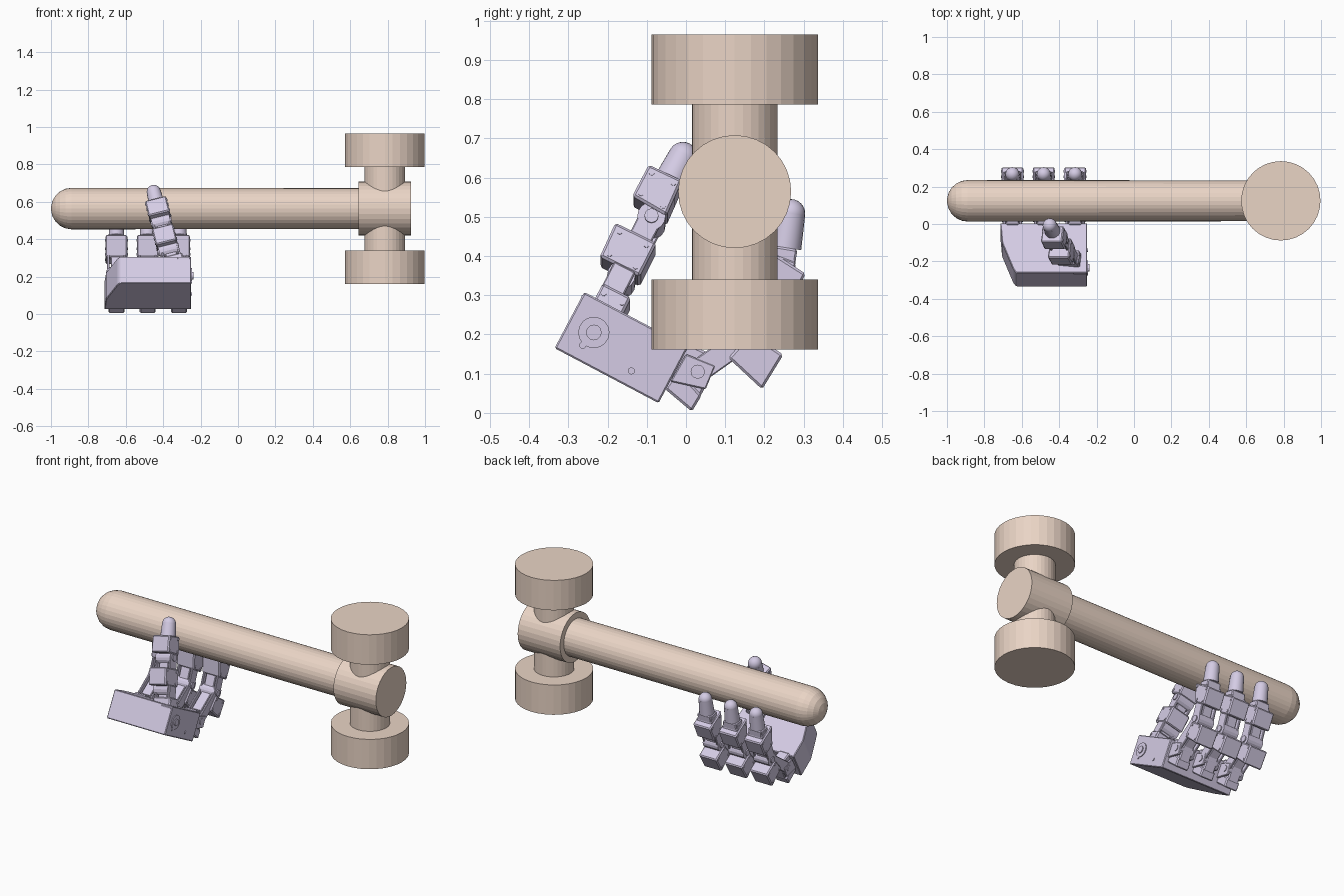
import bpy, bmesh, math
from mathutils import Vector, Matrix

if "Cube" in bpy.data.objects:
    bpy.data.objects.remove(bpy.data.objects["Cube"])


def material(name, rgb):
    m = bpy.data.materials.new(name)
    m.diffuse_color = (*rgb, 1)
    m.use_nodes = True
    m.node_tree.nodes["Principled BSDF"].inputs["Base Color"].default_value = m.diffuse_color
    return m


PEACH = material("peach", (0.82, 0.66, 0.56))
LILAC = material("lilac", (0.66, 0.60, 0.78))


def finish(bm, name, mat, M=None):
    if M:
        bm.transform(M)
    bmesh.ops.recalc_face_normals(bm, faces=bm.faces)
    me = bpy.data.meshes.new(name)
    bm.to_mesh(me)
    bm.free()
    me.materials.append(mat)
    ob = bpy.data.objects.new(name, me)
    bpy.context.collection.objects.link(ob)
    return ob


def loft(bm, a, b, bevel=0.0):
    va = [bm.verts.new(p) for p in a]
    vb = [bm.verts.new(p) for p in b]
    n = len(a)
    faces = [bm.faces.new(va), bm.faces.new(vb[::-1])]
    faces += [bm.faces.new((va[i], vb[i], vb[(i + 1) % n], va[(i + 1) % n])) for i in range(n)]
    if bevel:
        edges = list({e for f in faces for e in f.edges})
        bmesh.ops.bevel(bm, geom=edges, offset=bevel, segments=1, affect='EDGES')


def slab(bm, pts, x, w, bevel=0.006):
    """Side-view (y, z) profile extruded across x."""
    loft(bm, [(x - w / 2, y, z) for y, z in pts], [(x + w / 2, y, z) for y, z in pts], bevel)


def rod(bm, p, q, r1, r2=None, sides=32):
    p, q = Vector(p), Vector(q)
    d = q - p
    M = Matrix.Translation((p + q) / 2) @ d.to_track_quat('Z', 'Y').to_matrix().to_4x4()
    bmesh.ops.create_cone(bm, cap_ends=True, segments=sides, radius1=r1,
                          radius2=r1 if r2 is None else r2, depth=d.length, matrix=M)


def strip(p, q, h, over=0.0):
    """Rectangle of half-width h around the side-view segment p-q."""
    p, q = Vector(p), Vector(q)
    d = (q - p).normalized()
    n = Vector((-d.y, d.x)) * h
    p, q = p - d * over, q + d * over
    return [p + n, q + n, q - n, p - n]


# ---- mallet ----
HY, HZ, HX = 0.124, 0.564, 0.785


def lathe(name, prof, M, sides=32):
    bm = bmesh.new()
    rings = [[bm.verts.new((r * math.cos(2 * math.pi * i / sides), r * math.sin(2 * math.pi * i / sides), z))
              for i in range(sides)] for r, z in prof]
    for a, b in zip(rings, rings[1:]):
        for i in range(sides):
            bm.faces.new((a[i], a[(i + 1) % sides], b[(i + 1) % sides], b[i]))
    bm.faces.new(rings[0][::-1])
    bm.faces.new(rings[-1])
    return finish(bm, name, PEACH, M)


along_x = Matrix.Translation((0, HY, HZ)) @ Matrix.Rotation(math.pi / 2, 4, 'Y')
dome = [(0.111 * math.sin(math.radians(a)), -0.889 - 0.111 * math.cos(math.radians(a)))
        for a in range(5, 91, 17)]
lathe("handle", dome + [(0.109, 0.70)], along_x)
lathe("head_collar", [(0.144, 0.645), (0.144, 0.925)], along_x)
upright = Matrix.Translation((HX, HY, 0))
lathe("head_neck", [(0.109, 0.30), (0.109, 0.82)], upright)
lathe("lower_head", [(0.212, 0.162), (0.212, 0.34)], upright)
lathe("upper_head", [(0.212, 0.786), (0.212, 0.965)], upright)

# ---- palm: tapered slab tilted toward the finger roots ----
T, N = Vector((0, 0.884, -0.467)), Vector((0, 0.467, 0.884))
P = Vector((0, -0.335, 0.165))


def on_palm(x, t, n):
    return P + Vector((x, 0, 0)) + T * t + N * n


outline = [(-0.63, 0), (-0.25, 0), (-0.25, 0.30), (-0.715, 0.30), (-0.705, 0.18), (-0.645, 0.02)]
bm = bmesh.new()
loft(bm, [on_palm(x, t, 0) for x, t in outline], [on_palm(x, t, 0.162) for x, t in outline], 0.004)
for x, t, n in ((-0.25, 0.06, 0.04), (-0.25, 0.2, 0.04)):
    c = on_palm(x, t, n)
    rod(bm, c, c + Vector((0.004, 0, 0)), 0.009, sides=12)
finish(bm, "palm", LILAC)


def joint(bm, x, p, r=0.036, w=0.10):
    rod(bm, (x - w / 2, *p), (x + w / 2, *p), r, sides=16)
    rod(bm, (x - w / 2 - 0.006, *p), (x + w / 2 + 0.006, *p), r * 0.5, sides=12)


def link(name, x, p, q, box, M=None):
    """Motor box with two cheek plates running between joints p and q."""
    bm = bmesh.new()
    slab(bm, box, x, 0.116)
    for s in (-1, 1):
        slab(bm, strip(p, q, 0.03, 0.02), x + s * 0.044, 0.012, 0.003)
    slab(bm, strip(p, q, 0.022), x, 0.06, 0.003)
    joint(bm, x, p)
    c = sum((Vector(b) for b in box), Vector((0, 0))) / len(box)
    for b in box:
        k = c.lerp(Vector(b), 0.65)
        rod(bm, (x - 0.061, *k), (x + 0.061, *k), 0.007, sides=10)
    finish(bm, name, LILAC, M)


def tip(name, x, p, q, r, M=None):
    """Joint, tapered pad and rounded end."""
    bm = bmesh.new()
    joint(bm, x, p, 0.034, 0.09)
    p, q = Vector(p), Vector(q)
    m = p.lerp(q, 0.35)
    slab(bm, strip(p, m, 0.032), x, 0.088, 0.005)
    rod(bm, (x, *m), (x, *q), r * 1.12, r, 20)
    bmesh.ops.create_uvsphere(bm, u_segments=20, v_segments=12, radius=r,
                              matrix=Matrix.Translation((x, *q)))
    ob = finish(bm, name, LILAC, M)
    bpy.context.view_layer.objects.active = ob
    ob.select_set(True)
    bpy.ops.object.shade_smooth_by_angle()
    ob.select_set(False)


# ---- three fingers curling behind the handle ----
A, B, C, E = (0.03, 0.105), (0.185, 0.215), (0.245, 0.375), (0.267, 0.508)
for i, x in enumerate((-0.65, -0.483, -0.315), 1):
    bm = bmesh.new()
    slab(bm, [(-0.055, 0.062), (0.015, 0.003), (0.04, 0.045), (-0.02, 0.11)], x, 0.085)
    slab(bm, [(-0.07, 0.08), (0.03, 0.03), (0.088, 0.138), (0.0, 0.18)], x, 0.07)
    for s in (-1, 1):
        slab(bm, [(-0.04, 0.08), (0.05, 0.06), (0.075, 0.12), (0.0, 0.15)], x + s * 0.045, 0.014, 0.003)
    finish(bm, f"finger_{i}_root", LILAC)
    link(f"finger_{i}_lower_link", x, A, B,
         [(0.108, 0.14), (0.194, 0.06), (0.248, 0.148), (0.165, 0.205)])
    link(f"finger_{i}_upper_link", x, B, C,
         [(0.19, 0.31), (0.262, 0.265), (0.305, 0.355), (0.195, 0.425)])
    tip(f"finger_{i}_tip", x, C, E, 0.037)

# ---- thumb in front, leaning sideways across the handle ----
pivot = Vector((-0.355, 0, 0.27))
LEAN = (Matrix.Translation(pivot) @ Matrix.Rotation(math.radians(-14), 4, 'Y')
        @ Matrix.Scale(1.03, 4, (0, 0, 1)) @ Matrix.Translation(-pivot))
J0, J1, J2, J3 = (-0.235, 0.205), (-0.165, 0.34), (-0.088, 0.49), (-0.008, 0.652)
bm = bmesh.new()
slab(bm, [(-0.29, 0.19), (-0.265, 0.305), (-0.16, 0.25), (-0.2, 0.14)], -0.29, 0.075)
joint(bm, -0.31, J0, 0.04, 0.13)
finish(bm, "thumb_mount", LILAC)
link("thumb_base_link", -0.345, J0, J1,
     [(-0.272, 0.20), (-0.212, 0.315), (-0.14, 0.278), (-0.2, 0.16)], LEAN)
link("thumb_middle_link", -0.355, J1, J2,
     [(-0.22, 0.385), (-0.18, 0.472), (-0.075, 0.42), (-0.118, 0.335)], LEAN)
link("thumb_upper_link", -0.355, J2, (-0.055, 0.56),
     [(-0.137, 0.54), (-0.095, 0.62), (-0.01, 0.58), (-0.05, 0.49)], LEAN)
tip("thumb_tip", -0.355, (-0.06, 0.55), J3, 0.038, LEAN)
